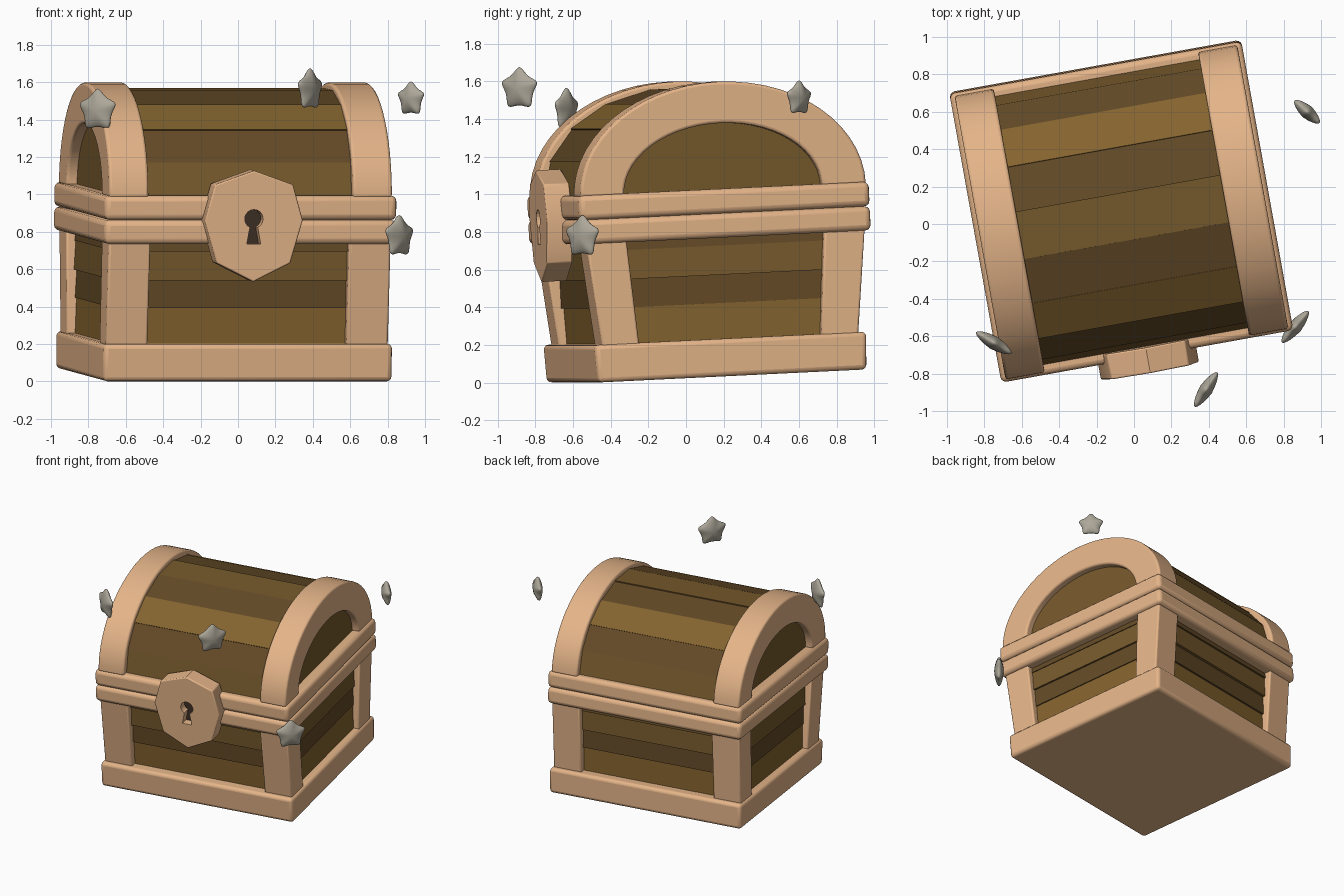
import bpy, bmesh, random
from math import sin, cos, pi, radians
from mathutils import Matrix, Vector

if "Cube" in bpy.data.objects:
    bpy.data.objects.remove(bpy.data.objects["Cube"])

random.seed(4)
# The chest is turned and tipped slightly forward on its front edge
CHEST = (Matrix.Translation((-0.071, 0.083, 0.0335)) @ Matrix.Rotation(radians(10.2), 4, 'Z')
         @ Matrix.Rotation(radians(2.75), 4, 'X') @ Matrix.Translation((0, 0.027, 0)))


def material(name, r, g, b):
    m = bpy.data.materials.new(name)
    m.diffuse_color = (r, g, b, 1)
    m.use_nodes = True
    m.node_tree.nodes["Principled BSDF"].inputs["Base Color"].default_value = m.diffuse_color
    return m


TRIM = material("pale_trim", 0.78, 0.46, 0.25)
WOOD = [material("light_wood", 0.23, 0.125, 0.028), material("dark_wood", 0.125, 0.068, 0.02),
        material("mid_wood", 0.18, 0.10, 0.025)]
DARK = material("keyhole_dark", 0.05, 0.03, 0.02)
STAR = material("star_grey", 0.42, 0.39, 0.32)


def finish(name, bm, mat, matrix, smooth=True):
    bmesh.ops.recalc_face_normals(bm, faces=bm.faces)
    me = bpy.data.meshes.new(name)
    bm.to_mesh(me)
    bm.free()
    ob = bpy.data.objects.new(name, me)
    bpy.context.collection.objects.link(ob)
    me.materials.append(mat)
    ob.matrix_world = matrix
    if smooth:
        bpy.ops.object.select_all(action='DESELECT')
        ob.select_set(True)
        bpy.context.view_layer.objects.active = ob
        bpy.ops.object.shade_smooth_by_angle(angle=radians(35))
    return ob


def loft(name, loop_a, loop_b, mat, bevel=0.0, smooth=False):
    """Closed solid between two matching loops."""
    bm = bmesh.new()
    a = [bm.verts.new(p) for p in loop_a]
    b = [bm.verts.new(p) for p in loop_b]
    n = len(a)
    for i in range(n):
        bm.faces.new((a[i], a[(i + 1) % n], b[(i + 1) % n], b[i]))
    bm.faces.new(a[::-1])
    bm.faces.new(b)
    ob = finish(name, bm, mat, CHEST, smooth or bevel > 0)
    if bevel:
        mod = ob.modifiers.new("soft_edges", 'BEVEL')
        mod.width, mod.segments = bevel, 3
        mod.limit_method, mod.angle_limit = 'ANGLE', radians(40)
    return ob


def rect(x0, x1, y0, y1, z):
    return [(x0, y0, z), (x1, y0, z), (x1, y1, z), (x0, y1, z)]


def slab(name, w0, d0, z0, w1, d1, z1, mat, bevel=0.0):
    return loft(name, rect(-w0, w0, -d0, d0, z0), rect(-w1, w1, -d1, d1, z1), mat, bevel)


def prism_x(name, pts, x0, x1, mat, bevel=0.0, smooth=False):
    return loft(name, [(x0, y, z) for y, z in pts], [(x1, y, z) for y, z in pts], mat, bevel, smooth)


def prism_y(name, pts, y0, y1, mat, bevel=0.0):
    return loft(name, [(x, y0, z) for x, z in pts], [(x, y1, z) for x, z in pts], mat, bevel)


def arc(ry, rz, a0=0.0, a1=180.0, n=28, z=0.985):
    ts = [radians(a0 + (a1 - a0) * i / n) for i in range(n + 1)]
    return [(-ry * cos(t), z + rz * sin(t)) for t in ts]


# Base plinth and the two rim bands
slab("base", 0.784, 0.726, 0.0, 0.784, 0.735, 0.2, TRIM, 0.025)
slab("lower_rim", 0.793, 0.785, 0.737, 0.793, 0.785, 0.866, TRIM, 0.03)
slab("upper_rim", 0.793, 0.785, 0.866, 0.793, 0.785, 0.996, TRIM, 0.03)

# Flared corner posts
for sx, side in ((-1, "left"), (1, "right")):
    for sy, end in ((-1, "front"), (1, "back")):
        def post(y0, y1, z):
            return [(sx * x, sy * y, z) for x, y, _ in rect(0.54, 0.766, y0, y1, z)]
        loft(f"{end}_{side}_post", post(0.49, 0.69, 0.17), post(0.535, 0.755, 0.76), TRIM, 0.012)

# Body planks, one flared course per row, lower edges stepping out
rows = [0.17, 0.39, 0.54, 0.695, 0.76]
for i, (z0, z1) in enumerate(zip(rows, rows[1:])):
    out = random.uniform(-0.006, 0.01)
    d0, d1 = (0.645 + 0.11 * (z - 0.2) + out for z in (z0, z1))
    slab(f"body_plank_{i}", 0.725 + out, d0 + 0.008, z0, 0.715 + out, d1 - 0.008, z1, WOOD[(0, 1, 2, 1)[i]])

# Lid end panels, planks and arched bands
prism_x("lid_core", arc(0.71, 0.5), -0.71, 0.71, WOOD[2])
for i in range(9):
    r = random.uniform(-0.008, 0.008)
    a0, a1 = 20 * i, 20 * i + 20
    outer = arc(0.738 + r, 0.548 + r, a0, a1, 1)
    inner = arc(0.66, 0.46, a0, a1, 1)
    prism_x(f"lid_plank_{i}", outer + inner[::-1], -0.6, 0.6, WOOD[(2, 1, 0, 1, 2, 1, 0, 1, 2)[i]])
for s, side in ((-1, "left"), (1, "right")):
    band = arc(0.772, 0.58) + arc(0.535, 0.36)[::-1]
    prism_x(f"{side}_lid_arch", band, s * 0.555, s * 0.768, TRIM, 0.015)

# Lock plate with a keyhole
half = [(0.0, 1.135), (0.212, 1.06), (0.266, 0.87), (0.2, 0.64), (0.0, 0.54)]
plate = half + [(-x, z) for x, z in half[3:0:-1]]
lock = prism_y("lock_plate", plate, -0.868, -0.73, TRIM, 0.008)
hole = [(0.05 * sin(t), 0.877 + 0.05 * cos(t))
        for t in (radians(-155 + 310 * i / 16) for i in range(17))]
hole += [(0.038, 0.742), (-0.038, 0.742)]
cutter = prism_y("keyhole_cutter", hole, -0.95, -0.80, DARK)
cutter.hide_render = True
cutter.hide_set(True)
cut = lock.modifiers.new("keyhole", 'BOOLEAN')
cut.operation, cut.object = 'DIFFERENCE', cutter
prism_y("keyhole_inside", hole, -0.803, -0.79, DARK)


# Puffy floating stars
def star(name, loc, yaw, r):
    bm = bmesh.new()
    rings = []
    for y in (-0.012, 0.012):
        rings.append([bm.verts.new((k * r * sin(pi * i / 5), y, k * r * cos(pi * i / 5)))
                      for i in range(10) for k in ((0.58 if i % 2 else 1.12),)])
    for ring, y in zip(rings, (-0.048, 0.048)):
        c = bm.verts.new((0, y, 0))
        for i in range(10):
            bm.faces.new((c, ring[i], ring[(i + 1) % 10]))
    for i in range(10):
        j = (i + 1) % 10
        bm.faces.new((rings[0][i], rings[0][j], rings[1][j], rings[1][i]))
    ob = finish(name, bm, STAR, Matrix.Translation(loc) @ Matrix.Rotation(radians(yaw), 4, 'Z'), False)
    ob.data.shade_smooth()
    mod = ob.modifiers.new("puff", 'SUBSURF')
    mod.levels = mod.render_levels = 2


star("star_left", (-0.75, -0.635, 1.45), -31, 0.132)
star("star_front", (0.385, -0.885, 1.56), 57, 0.132)
star("star_back", (0.925, 0.60, 1.51), -42, 0.108)
star("star_right", (0.862, -0.55, 0.775), 50, 0.132)
